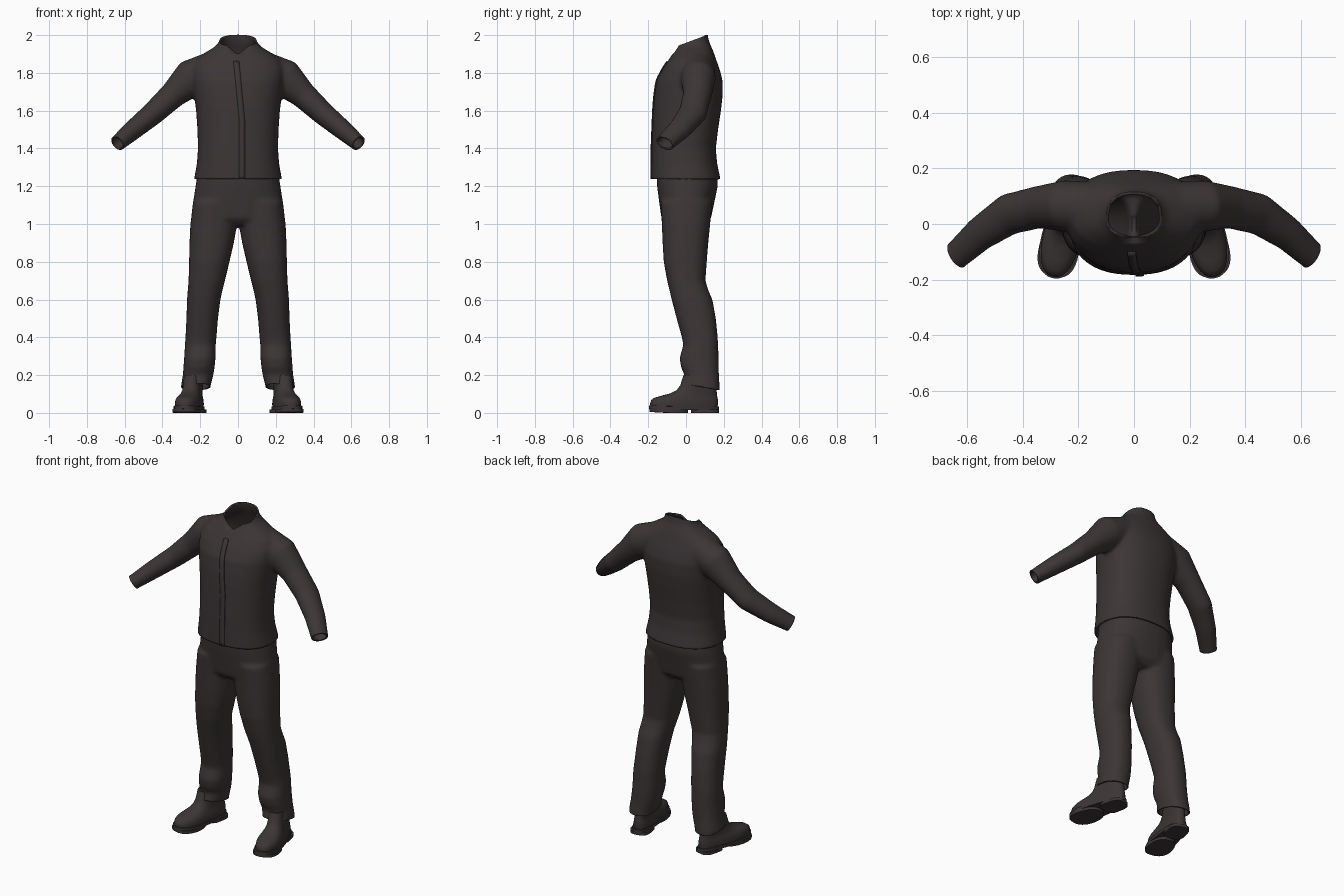
import bpy, bmesh, math
from mathutils import Vector, Matrix

if "Cube" in bpy.data.objects:
    bpy.data.objects.remove(bpy.data.objects["Cube"])

cloth = bpy.data.materials.new("dark charcoal brown")
cloth.diffuse_color = (0.045, 0.036, 0.037, 1)
cloth.use_nodes = True
cloth.node_tree.nodes["Principled BSDF"].inputs["Base Color"].default_value = cloth.diffuse_color


def oval(c, u, v, n=2.3, count=40):
    """Superellipse ring around c, spanned by half axes u and v."""
    pts = []
    for i in range(count):
        a = 2 * math.pi * i / count
        s, t = math.cos(a), math.sin(a)
        pts.append(c + u * math.copysign(abs(s) ** (2 / n), s) + v * math.copysign(abs(t) ** (2 / n), t))
    return pts


def flat_ring(z, x0, x1, y0, y1, n=2.3):
    return oval(Vector(((x0 + x1) / 2, (y0 + y1) / 2, z)),
                Vector(((x1 - x0) / 2, 0, 0)), Vector((0, (y1 - y0) / 2, 0)), n)


def loft(bm, rings):
    """Closed skin through a list of rings."""
    loops = [[bm.verts.new(p) for p in r] for r in rings]
    k = len(rings[0])
    faces = [bm.faces.new((a[i], a[(i + 1) % k], b[(i + 1) % k], b[i]))
             for a, b in zip(loops, loops[1:]) for i in range(k)]
    faces += [bm.faces.new(loops[0]), bm.faces.new(loops[-1])]
    bmesh.ops.recalc_face_normals(bm, faces=faces)


def make(name, bm, angle=50):
    me = bpy.data.meshes.new(name)
    bm.to_mesh(me)
    bm.free()
    me.materials.clear()
    me.materials.append(cloth)
    ob = bpy.data.objects.new(name, me)
    bpy.context.collection.objects.link(ob)
    bpy.ops.object.select_all(action='DESELECT')
    ob.select_set(True)
    bpy.context.view_layer.objects.active = ob
    bpy.ops.object.shade_smooth_by_angle(angle=math.radians(angle))
    return ob


def fuse(bm, repeat):
    """Melt overlapping lofts into one soft skin."""
    ob = make("blend", bm)
    m = ob.modifiers.new("remesh", 'REMESH')
    m.mode, m.voxel_size = 'VOXEL', 0.011
    m = ob.modifiers.new("smooth", 'SMOOTH')
    m.factor, m.iterations = 0.5, repeat
    me = bpy.data.meshes.new_from_object(ob.evaluated_get(bpy.context.evaluated_depsgraph_get()))
    out = bmesh.new()
    out.from_mesh(me)
    bpy.data.objects.remove(ob)
    bpy.data.meshes.remove(me)
    return out


def trim(bm, point, normal):
    """Cut away everything on the normal's side, leaving an open edge."""
    bmesh.ops.bisect_plane(bm, geom=bm.verts[:] + bm.edges[:] + bm.faces[:], dist=1e-5,
                           plane_co=point, plane_no=normal, clear_outer=True)


def thicken(ob, t):
    m = ob.modifiers.new("thickness", 'SOLIDIFY')
    m.thickness, m.offset = t, -1


# Jacket: torso and neck (z, half width, front y, back y)
bm = bmesh.new()
torso = [(1.18, .235, -.183, .188), (1.24, .232, -.183, .182), (1.32, .218, -.183, .165),
         (1.40, .212, -.182, .158), (1.50, .215, -.178, .17), (1.60, .222, -.174, .185),
         (1.68, .232, -.168, .194), (1.76, .242, -.156, .194), (1.82, .245, -.125, .178),
         (1.87, .225, -.092, .16), (1.905, .178, -.068, .148), (1.935, .128, -.05, .136),
         (1.96, .102, -.042, .124), (2.0, .092, -.036, .115), (2.07, .09, -.034, .112)]
loft(bm, [flat_ring(z, -w, w, f, b, 2.35) for z, w, f, b in torso])

# Jacket: sleeves (x, y, z, vertical radius, depth radius)
path = [(.12, .06, 1.83, .09, .09), (.25, .065, 1.772, .1, .092), (.345, .06, 1.683, .071, .076),
        (.45, .035, 1.585, .061, .075), (.553, -.035, 1.50, .053, .062),
        (.635, -.11, 1.43, .043, .053), (.68, -.15, 1.392, .042, .052)]
pts = [Vector(p[:3]) for p in path]
for side in (1, -1):
    rings = []
    for i, p in enumerate(path):
        t = (pts[min(i + 1, len(pts) - 1)] - pts[max(i - 1, 0)]).normalized()
        a = t.cross(Vector((0, 1, 0))).normalized()
        b = a.cross(t)
        rings.append([Vector((q.x * side, q.y, q.z)) for q in oval(pts[i], a * p[3], b * p[4], 2)])
    loft(bm, rings)
bm = fuse(bm, 7)
trim(bm, (0, 0, 1.238), (0, 0, -1))
trim(bm, (0, .11, 2.0), (0, -.37, 1))
for side in (1, -1):
    trim(bm, (.637 * side, -.112, 1.428), (.66 * side, -.5, -.56))
# open collar notch at the throat
for v in bm.verts:
    if v.co.z > 1.9 and v.co.y < .02 and abs(v.co.x) < .06:
        v.co.z -= .045 * (1 - abs(v.co.x) / .06) * min(1, (v.co.z - 1.9) / .045)
jacket = make("jacket", bm)
thicken(jacket, .01)

# Front placket and collar seam wrapped onto the jacket
bm = bmesh.new()
rows = []
for i in range(31):
    z = 1.86 - .622 * i / 30
    x1 = .006 + .03 * min(1, i / 15)
    rows.append([bm.verts.new((x, -.2, z)) for x in (x1 - .03, x1 - .015, x1)])
for a, b in zip(rows, rows[1:]):
    for i in range(2):
        bm.faces.new((a[i], b[i], b[i + 1], a[i + 1]))
placket = make("front_placket", bm)
m = placket.modifiers.new("wrap", 'SHRINKWRAP')
m.target, m.wrap_method = jacket, 'PROJECT'
m.use_project_y, m.use_positive_direction, m.use_negative_direction = True, True, False
m = placket.modifiers.new("thickness", 'SOLIDIFY')
m.thickness, m.offset = .006, 1

# Trousers: hips and legs
bm = bmesh.new()
hips = [(1.32, .208, -.15, .16), (1.25, .216, -.156, .168), (1.2, .225, -.153, .168),
        (1.1, .24, -.14, .147), (1.03, .246, -.13, .132), (.995, .2, -.1, .1)]
loft(bm, [flat_ring(z, -w, w, f, b) for z, w, f, b in hips])
leg = [(1.12, .0, .238, -.135, .14), (1.0, .004, .252, -.128, .128), (.9, .022, .257, -.124, .118),
       (.8, .045, .259, -.118, .11), (.7, .069, .262, -.1, .103), (.65, .082, .266, -.088, .118),
       (.6, .093, .27, -.076, .14), (.5, .106, .273, -.05, .158), (.4, .114, .278, -.022, .168),
       (.36, .118, .281, -.014, .17), (.29, .119, .285, -.034, .173), (.24, .124, .289, -.026, .174),
       (.2, .131, .292, -.008, .174), (.14, .146, .302, -.022, .178), (.08, .15, .304, -.024, .178)]
for s in (1, -1):
    loft(bm, [flat_ring(z, s * a, s * b, f, k) for z, a, b, f, k in leg])
bm = fuse(bm, 5)
trim(bm, (0, 0, 1.28), (0, 0, 1))
trim(bm, (0, .08, .138), (0, -.18, -1))
trousers = make("trousers", bm)
thicken(trousers, .008)

# Shoes: footprint narrows toward the heel, toes turned out
turn = Matrix.Translation((.25, 0, 0)) @ Matrix.Rotation(math.radians(12), 4, 'Z')


def footprint(z, w, y0, y1, n=2.4, lift=0):
    ring = []
    for p in flat_ring(z, -w, w, y0, y1, n):
        k = max(0, min(1, (p.y + .1) / .2))
        p.x *= 1 - .2 * k
        p.z += lift * max(0, (-p.y - .1) / .1)
        ring.append(turn @ p)
    return ring


def shoe_part(name, rings, angle):
    bm = bmesh.new()
    loft(bm, rings)
    make(name, bm, angle).modifiers.new("mirror", 'MIRROR')


upper = [(.025, .07, -.19, .17), (.05, .071, -.193, .172), (.068, .068, -.187, .172),
         (.08, .064, -.17, .17), (.09, .06, -.135, .168), (.103, .057, -.085, .166),
         (.12, .056, -.05, .165), (.145, .056, -.03, .163), (.2, .055, -.012, .158)]
shoe_part("shoe_uppers", [footprint(*r) for r in upper], 60)
shoe_part("shoe_soles", [footprint(z, .076, -.199, .177, 2.5, .006) for z in (.016, .034)], 40)
shoe_part("shoe_treads", [footprint(z, .073, -.194, .008, 2.6, .006) for z in (0, .018)], 40)
shoe_part("shoe_heels", [footprint(z, .073, .03, .175, 3) for z in (0, .018)], 40)
